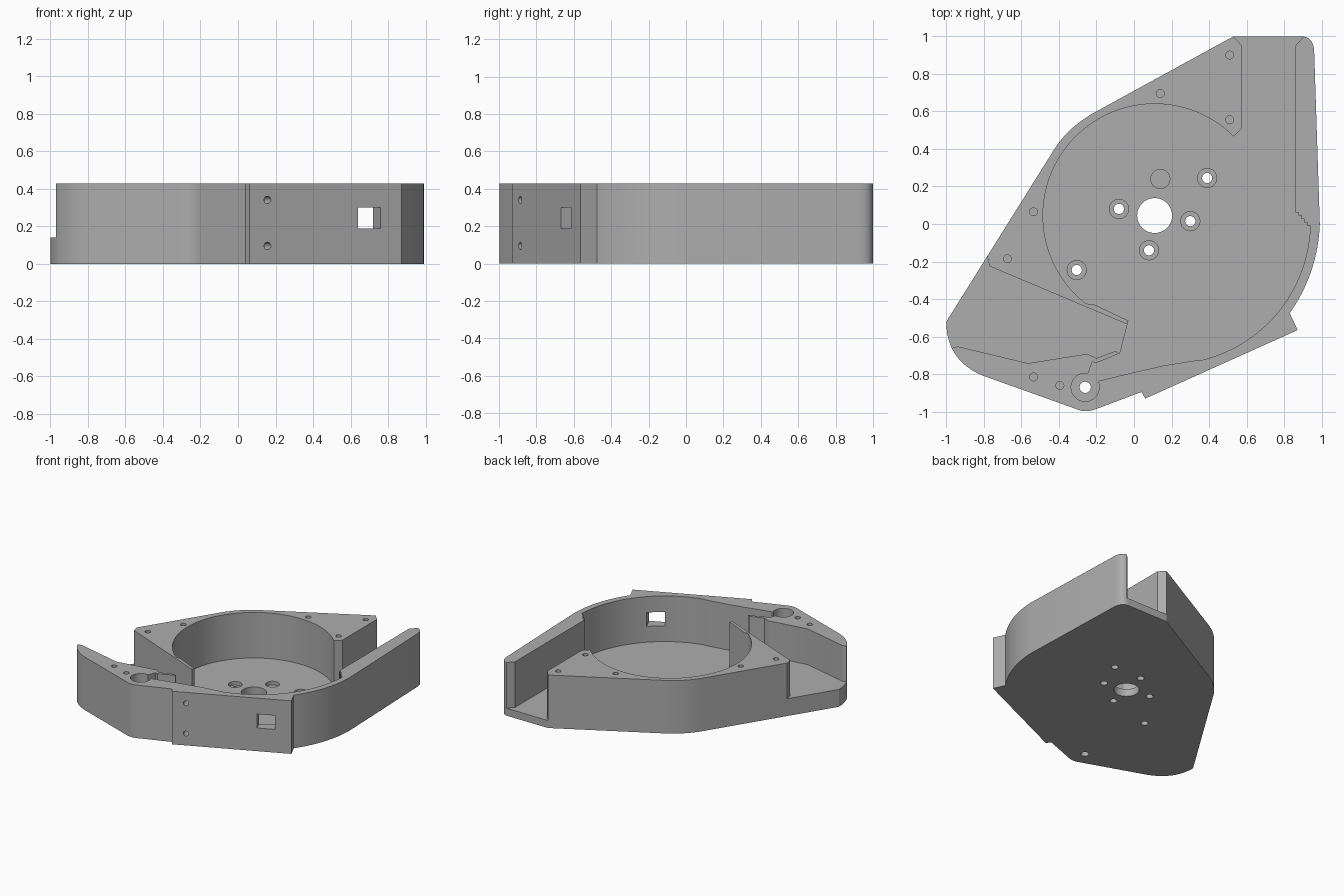
import bpy, bmesh
from math import radians, sin, cos, pi, atan2
from mathutils import Matrix, Vector

cube = bpy.data.objects.get("Cube")
if cube:
    bpy.data.objects.remove(cube)

HEIGHT, FLOOR, CHUTE_FLOOR = 0.428, 0.06, 0.14
CENTRE = (0.11, 0.045)

grey = bpy.data.materials.new("plain grey")
grey.use_nodes = True
GREY = (0.42, 0.42, 0.42, 1)
grey.diffuse_color = GREY
grey.node_tree.nodes["Principled BSDF"].inputs["Base Color"].default_value = GREY


def arc(c, r0, r1, a0, a1, n, bulge=0):
    """Arc in degrees, with optional spiral radius."""
    pts = []
    for i in range(n + 1):
        t = i / n
        a = radians(a0 + (a1 - a0) * t)
        r = r0 + (r1 - r0) * t + bulge * sin(pi * t)
        pts.append((c[0] + r * cos(a), c[1] + r * sin(a)))
    return pts


def curve(a, b, c, n=12):
    """Rounded corner from a to c, pulled toward b."""
    a, b, c = Vector(a), Vector(b), Vector(c)
    return [tuple(a * (1 - i / n) ** 2 + b * 2 * (i / n) * (1 - i / n) + c * (i / n) ** 2)
            for i in range(n + 1)]


def finish(name, bm):
    bmesh.ops.recalc_face_normals(bm, faces=bm.faces)
    mesh = bpy.data.meshes.new(name)
    bm.to_mesh(mesh)
    bm.free()
    mesh.materials.append(grey)
    obj = bpy.data.objects.new(name, mesh)
    bpy.context.collection.objects.link(obj)
    return obj


def prism(name, pts, z0, z1):
    bm = bmesh.new()
    face = bm.faces.new([bm.verts.new((x, y, z0)) for x, y in pts])
    top = bmesh.ops.extrude_face_region(bm, geom=[face])["geom"]
    bmesh.ops.translate(bm, vec=(0, 0, z1 - z0),
                        verts=[v for v in top if isinstance(v, bmesh.types.BMVert)])
    return finish(name, bm)


def add_cone(bm, x, y, z0, z1, r0, r1, n=32):
    bmesh.ops.create_cone(bm, cap_ends=True, segments=n, radius1=r0, radius2=r1,
                          depth=z1 - z0, matrix=Matrix.Translation((x, y, (z0 + z1) / 2)))


def cut(target, tool):
    mod = target.modifiers.new(tool.name, "BOOLEAN")
    mod.operation, mod.solver, mod.object = "DIFFERENCE", "EXACT", tool
    bpy.context.view_layer.update()
    graph = bpy.context.evaluated_depsgraph_get()
    mesh = bpy.data.meshes.new_from_object(target.evaluated_get(graph))
    target.modifiers.clear()
    target.data = mesh
    bpy.data.objects.remove(tool)


# Outer body with a flat mounting flange at the front
outline = [(0.53, 1)]
outline += curve((-0.20, 0.60), (-0.35, 0.52), (-0.43, 0.39))
outline += curve((-1, -0.52), (-1, -0.73), (-0.80, -0.81))
outline += curve((-0.31, -0.985), (-0.26, -1.01), (-0.20, -0.985), 6)
outline += [(0.04, -0.895), (0.06, -0.93), (0.872, -0.565), (0.83, -0.475)]
outline += curve((0.83, -0.475), (0.98, -0.26), (0.99, 0), 16)[1:]
outline += curve((0.96, 0.92), (0.955, 1), (0.89, 1), 8)
body = prism("fan_housing", outline, 0, HEIGHT)

# Main bowl, with the open rear inlet, spiral wall and pivot pocket
bowl = [(0.485, 1.05), (0.575, 0.95), (0.575, 0.51)]
bowl += arc(CENTRE, 0.595, 0.595, 45, 232, 64)
bowl += [(-0.21, -0.43), (-0.03, -0.515), (-0.035, -0.535), (-0.075, -0.69),
         (-0.09, -0.695), (-0.20, -0.74), (-0.222, -0.735)]
bowl += arc((-0.26, -0.87), 0.075, 0.075, 78, 382, 32)
bowl += [(-0.185, -0.835), (0.0, -0.79)]
bowl += curve((0.17, -0.752), (0.28, -0.735), (0.36, -0.722), 5)[:-1]
bowl += arc(CENTRE, 0.81, 0.832, -72, -4.5, 32, 0.014)
for i in range(5):
    x, y = 0.94 - 0.016 * i, -0.01 + 0.018 * i
    bowl += [(x, y), (x - 0.016, y)]
bowl += [(0.86, 0.95), (0.95, 1.05)]
cut(body, prism("bowl_cutter", bowl, FLOOR, 0.6))

# Raised outlet chute at the left-hand end
chute = [(-0.80, -0.09), (-0.77, -0.225), (-0.035, -0.535), (0.0, -0.55), (0.0, -0.66),
         (-0.085, -0.69), (-0.095, -0.675), (-0.20, -0.715), (-0.25, -0.692),
         (-0.565, -0.742), (-0.94, -0.652), (-0.975, -0.662), (-1.1, -0.73), (-1.2, -0.5)]
cut(body, prism("chute_cutter", chute, CHUTE_FLOOR, 0.6))

# Centre opening, countersunk floor holes, pivot hole and top screw holes
bm = bmesh.new()
add_cone(bm, *CENTRE, -0.1, 0.2, 0.093, 0.093, 48)
add_cone(bm, -0.26, -0.87, -0.1, 0.2, 0.03, 0.03)
for x, y in [(0.14, 0.24), (0.39, 0.245), (-0.08, 0.08), (0.30, 0.015),
             (0.08, -0.14), (-0.305, -0.245)]:
    add_cone(bm, x, y, -0.1, 0.2, 0.027, 0.027)
for x, y in [(0.51, 0.9), (0.14, 0.695), (0.51, 0.555), (-0.535, 0.065),
             (-0.675, -0.185), (-0.535, -0.815), (-0.395, -0.86)]:
    add_cone(bm, x, y, 0.25, 0.6, 0.021, 0.021, 24)
cut(body, finish("hole_cutter", bm))
bm = bmesh.new()
for x, y in [(0.14, 0.24), (0.39, 0.245), (-0.08, 0.08), (0.30, 0.015),
             (0.08, -0.14), (-0.305, -0.245)]:
    add_cone(bm, x, y, 0.03, 0.1, 0.051, 0.051)
cut(body, finish("counterbore_cutter", bm))

# Window and two screw holes, square to the front flange
angle = atan2(0.365, 0.812)
turn = Matrix.Rotation(angle, 4, "Z")


def flange_spot(x, z):
    return Matrix.Translation((x, -0.93 + (x - 0.06) * 0.365 / 0.812, z)) @ turn


bm = bmesh.new()
bmesh.ops.create_cube(bm, size=1, matrix=flange_spot(0.70, 0.243)
                      @ Matrix.Diagonal((0.132, 0.5, 0.112, 1)))
for z in (0.34, 0.095):
    bmesh.ops.create_cone(bm, cap_ends=True, segments=24, radius1=0.02, radius2=0.02, depth=0.16,
                          matrix=flange_spot(0.157, z) @ Matrix.Rotation(pi / 2, 4, "X"))
cut(body, finish("flange_cutter", bm))

# Smooth curved walls, crisp edges
bpy.ops.object.select_all(action="DESELECT")
body.select_set(True)
bpy.context.view_layer.objects.active = body
bpy.ops.object.shade_smooth_by_angle(angle=radians(25))
